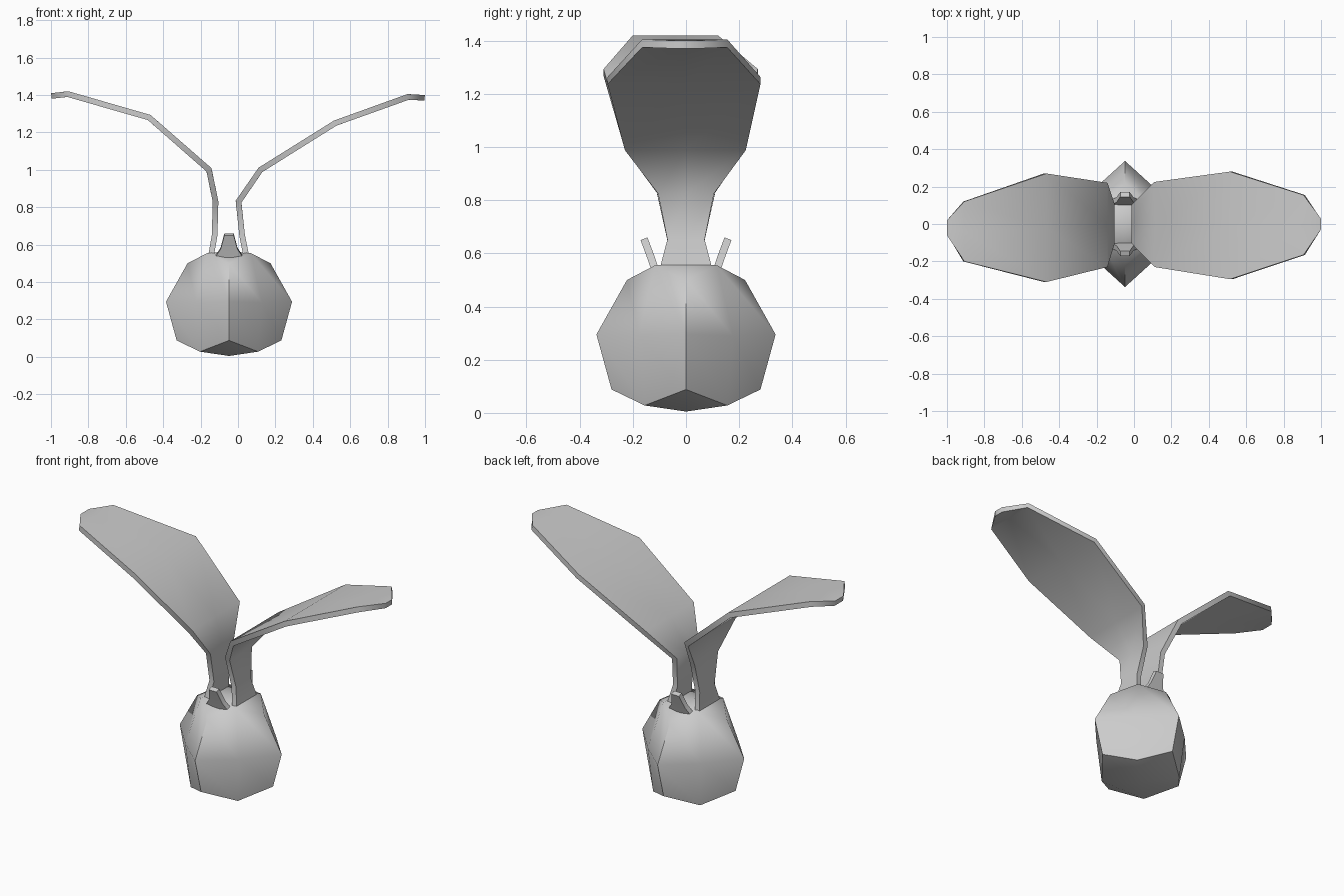
import bpy
import bmesh
from math import radians, cos, sin, atan2
from mathutils import Vector

cube = bpy.data.objects.get("Cube")
if cube:
    bpy.data.objects.remove(cube, do_unlink=True)

grey = bpy.data.materials.new("plain_grey")
grey.use_nodes = True
colour = (0.6, 0.6, 0.6, 1)
grey.diffuse_color = colour
grey.node_tree.nodes["Principled BSDF"].inputs["Base Color"].default_value = colour

CENTRE_X = -0.048


def add_object(name, bm, thickness=0.0, angle=60):
    bmesh.ops.recalc_face_normals(bm, faces=bm.faces)
    mesh = bpy.data.meshes.new(name)
    bm.to_mesh(mesh)
    bm.free()
    mesh.materials.append(grey)
    obj = bpy.data.objects.new(name, mesh)
    bpy.context.collection.objects.link(obj)
    bpy.ops.object.select_all(action='DESELECT')
    obj.select_set(True)
    bpy.context.view_layer.objects.active = obj
    if thickness:
        solid = obj.modifiers.new("thickness", 'SOLIDIFY')
        solid.thickness = thickness
        solid.offset = 0
        solid.use_even_offset = True
        bpy.ops.object.modifier_apply(modifier=solid.name)
    bpy.ops.object.shade_smooth_by_angle(angle=radians(angle))
    return obj


def ribbon(name, rows, thickness, along=Vector((1, 0, 0)), across=Vector((0, 1, 0)), shift=0.0):
    """Strip through rows of (distance, height, low edge, high edge)."""
    bm = bmesh.new()
    previous = None
    for dist, height, low, high in rows:
        spine = along * dist + Vector((shift, 0, height))
        row = [bm.verts.new(spine + across * w) for w in (low, (low + high) / 2, high)]
        if previous:
            for i in range(2):
                bm.faces.new((previous[i], previous[i + 1], row[i + 1], row[i]))
        previous = row
    return add_object(name, bm, thickness)


# Bulb: once-divided cube turned on its corner, shaped ring by ring
# key: (height level, number of off-centre axes) -> radius, height
rings = {
    (-1, 0): (0, 0.005), (-1, 1): (0.22, 0.028), (-1, 2): (0.28, 0.088),
    (0, 1): (0.25, 0.29), (0, 2): (0.337, 0.295),
    (1, 0): (0, 0.565), (1, 1): (0.165, 0.555), (1, 2): (0.222, 0.5),
}
bm = bmesh.new()
bmesh.ops.create_cube(bm, size=2)
bmesh.ops.subdivide_edges(bm, edges=bm.edges[:], cuts=1, use_grid_fill=True)
for v in bm.verts:
    i, j, k = (round(c) for c in v.co)
    radius, height = rings[(k, abs(i) + abs(j))]
    turn = atan2(j, i) + radians(45)
    v.co = (CENTRE_X + radius * cos(turn), radius * sin(turn), height)
add_object("bulb", bm)

# Two broad leaves arching outward
ribbon("left_leaf", [
    (0.045, 0.535, -0.1, 0.1), (0.022, 0.65, -0.07, 0.07), (0.003, 0.83, -0.105, 0.105),
    (0.12, 1.0, -0.23, 0.225), (0.52, 1.25, -0.295, 0.28),
    (0.91, 1.39, -0.165, 0.155), (0.998, 1.385, -0.03, 0.03),
], 0.03)
ribbon("right_leaf", [
    (-0.145, 0.535, -0.1, 0.1), (-0.125, 0.65, -0.07, 0.07), (-0.12, 0.83, -0.11, 0.11),
    (-0.155, 1.0, -0.23, 0.22), (-0.475, 1.28, -0.31, 0.27),
    (-0.91, 1.405, -0.2, 0.12), (-0.998, 1.395, -0.06, 0.02),
], 0.03)

# Small sprouts leaning out between the leaves
for name, side in (("front_sprout", -1), ("back_sprout", 1)):
    ribbon(name, [
        (0.115, 0.535, -0.075, 0.075), (0.13, 0.58, -0.045, 0.045), (0.158, 0.655, -0.025, 0.025),
    ], 0.028, Vector((0, side, 0)), Vector((1, 0, 0)), CENTRE_X)
